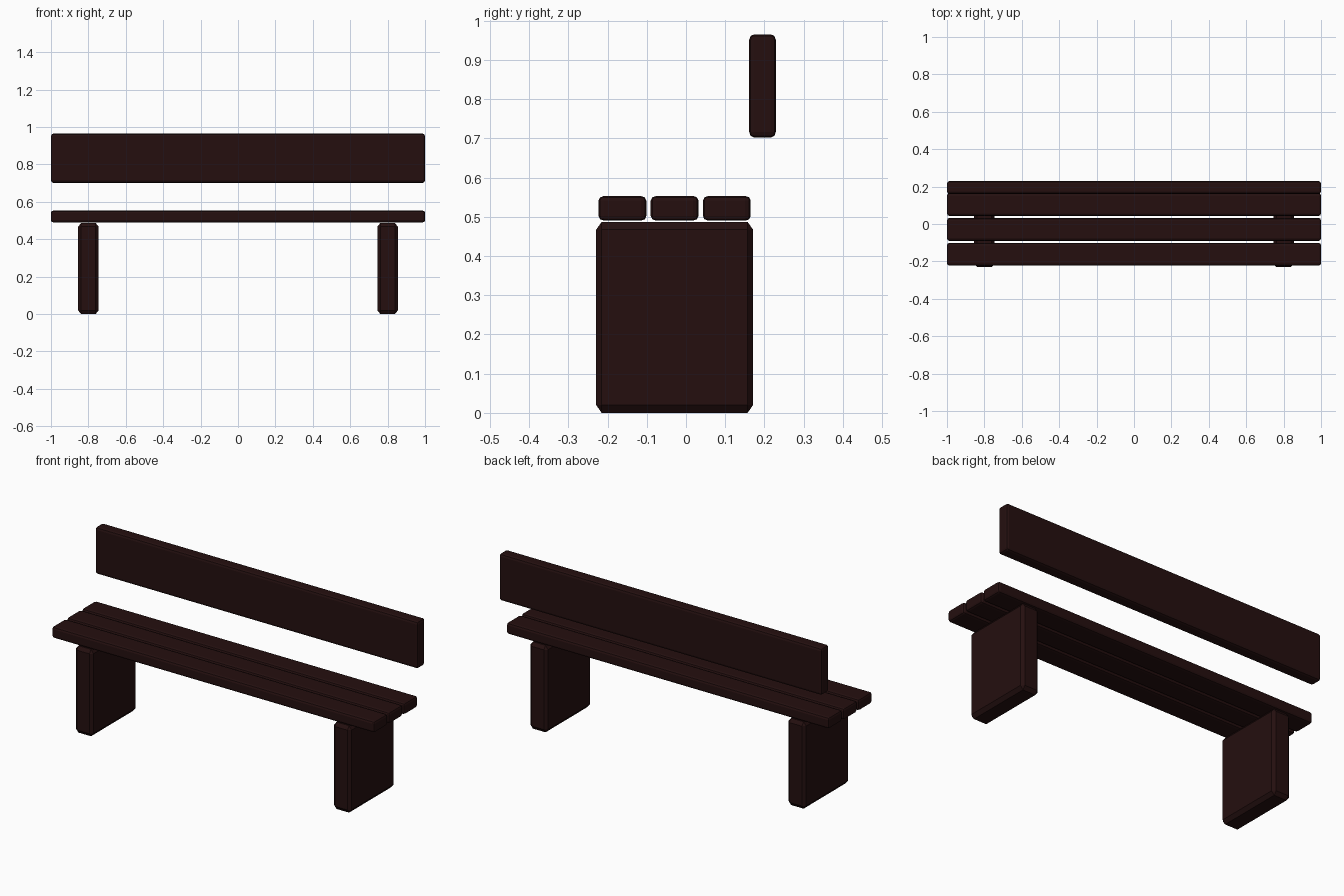
import bpy, bmesh
from mathutils import Vector

cube = bpy.data.objects.get("Cube")
if cube:
    bpy.data.objects.remove(cube, do_unlink=True)

# Dark stained wood
wood = bpy.data.materials.new("dark_brown_wood")
wood.use_nodes = True
colour = (0.018, 0.0048, 0.0048, 1)
wood.diffuse_color = colour
wood.node_tree.nodes["Principled BSDF"].inputs["Base Color"].default_value = colour


def board(name, low, high, edge, segments):
    """Box between two corners, with its own edge width along each axis."""
    low, high, edge = Vector(low), Vector(high), Vector(edge)
    size = high - low
    bm = bmesh.new()
    bmesh.ops.create_cube(bm, size=1)
    bmesh.ops.scale(bm, vec=[s / e for s, e in zip(size, edge)], verts=bm.verts)
    bmesh.ops.bevel(bm, geom=bm.edges[:], offset=1, segments=segments,
                    profile=0.5, affect='EDGES')
    bmesh.ops.scale(bm, vec=edge, verts=bm.verts)
    mesh = bpy.data.meshes.new(name)
    bm.to_mesh(mesh)
    bm.free()
    mesh.materials.append(wood)
    obj = bpy.data.objects.new(name, mesh)
    obj.location = (low + high) / 2
    bpy.context.collection.objects.link(obj)


# Seat slats
for i, part in enumerate(("front", "middle", "rear")):
    y = -0.223 + 0.133 * i
    board(f"{part}_seat_slat", (-1, y, 0.49), (1, y + 0.122, 0.553),
          (0.012, 0.014, 0.012), 2)

# Backrest plank
board("backrest", (-1, 0.161, 0.702), (1, 0.229, 0.965),
      (0.012, 0.013, 0.014), 2)

# Slab legs
for side, x in (("right", -0.8), ("left", 0.8)):
    board(f"{side}_leg", (x - 0.055, -0.229, 0), (x + 0.055, 0.171, 0.487),
          (0.016, 0.014, 0.02), 1)
